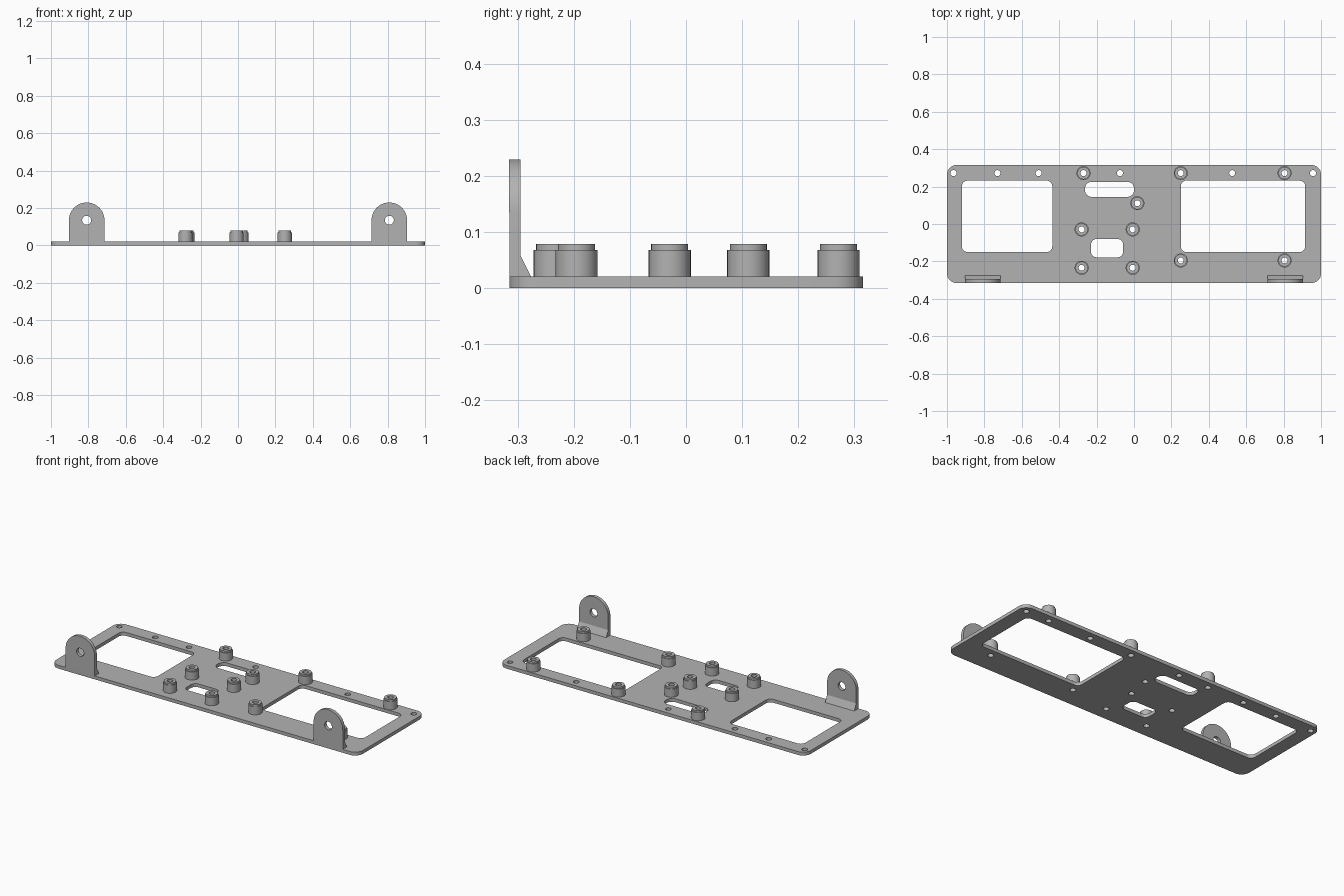
import bpy, bmesh
from math import sin, cos, pi, radians

if "Cube" in bpy.data.objects:
    bpy.data.objects.remove(bpy.data.objects["Cube"], do_unlink=True)

grey = bpy.data.materials.new("plain grey")
grey.use_nodes = True
grey.diffuse_color = (0.45, 0.45, 0.45, 1)
grey.node_tree.nodes["Principled BSDF"].inputs["Base Color"].default_value = grey.diffuse_color

THICK = 0.02
HOLE = 0.016


def arc(cx, cy, r, start, sweep, n):
    return [(cx + r * cos(start + sweep * i / n), cy + r * sin(start + sweep * i / n))
            for i in range(n + 1)]


def circle(cx, cy, r, n=32):
    return arc(cx, cy, r, 0, 2 * pi, n)[:-1]


def rounded_rect(x0, x1, y0, y1, r):
    centres = [(x1 - r, y1 - r), (x0 + r, y1 - r), (x0 + r, y0 + r), (x1 - r, y0 + r)]
    return [p for i, c in enumerate(centres) for p in arc(*c, r, i * pi / 2, pi / 2, 8)]


def finish(obj):
    bm = bmesh.new()
    bm.from_mesh(obj.data)
    bmesh.ops.remove_doubles(bm, verts=bm.verts, dist=1e-5)
    bmesh.ops.recalc_face_normals(bm, faces=bm.faces)
    bm.to_mesh(obj.data)
    bm.free()
    obj.data.materials.clear()
    obj.data.materials.append(grey)
    bpy.ops.object.select_all(action='DESELECT')
    obj.select_set(True)
    bpy.context.view_layer.objects.active = obj
    bpy.ops.object.shade_smooth_by_angle(angle=radians(30))


def sheet(name, loops, location, rotation=(0, 0, 0)):
    """Flat sheet: first loop is the outline, the others are holes."""
    curve = bpy.data.curves.new(name, 'CURVE')
    curve.dimensions = '2D'
    curve.fill_mode = 'BOTH'
    curve.extrude = THICK / 2
    for loop in loops:
        spline = curve.splines.new('POLY')
        spline.points.add(len(loop) - 1)
        for point, (x, y) in zip(spline.points, loop):
            point.co = (x, y, 0, 1)
        spline.use_cyclic_u = True
    obj = bpy.data.objects.new(name, curve)
    bpy.context.collection.objects.link(obj)
    obj.location, obj.rotation_euler = location, rotation
    bpy.ops.object.select_all(action='DESELECT')
    obj.select_set(True)
    bpy.context.view_layer.objects.active = obj
    bpy.ops.object.convert(target='MESH')
    finish(bpy.context.view_layer.objects.active)


def mesh_object(name, verts, faces, location):
    mesh = bpy.data.meshes.new(name)
    mesh.from_pydata(verts, [], faces)
    obj = bpy.data.objects.new(name, mesh)
    bpy.context.collection.objects.link(obj)
    obj.location = location
    finish(obj)


def standoff(name, x, y):
    """Hollow post with a small step at the top."""
    profile = [(HOLE, 0), (0.0375, 0), (0.0375, 0.048), (0.033, 0.048), (0.033, 0.058), (HOLE, 0.058)]
    n, k = 32, len(profile)
    verts = [(r * cos(2 * pi * i / n), r * sin(2 * pi * i / n), z)
             for i in range(n) for r, z in profile]
    faces = [(i * k + j, (i + 1) % n * k + j, (i + 1) % n * k + (j + 1) % k, i * k + (j + 1) % k)
             for i in range(n) for j in range(k)]
    mesh_object(name, verts, faces, (x, y, THICK))


# Base plate with windows, slots and screw holes
posts = [(-0.27, 0.272), (0.25, 0.272), (0.805, 0.272), (0.018, 0.111), (-0.28, -0.029),
         (-0.007, -0.029), (-0.28, -0.234), (-0.007, -0.234), (0.25, -0.195), (0.805, -0.195)]
edge_holes = [(x, 0.272) for x in (-0.965, -0.73, -0.51, -0.075, 0.525, 0.957)]
windows = [rounded_rect(-0.92, -0.437, -0.15, 0.232, 0.03),
           rounded_rect(0.25, 0.915, -0.15, 0.232, 0.03),
           rounded_rect(-0.262, 0, 0.145, 0.225, 0.035),
           rounded_rect(-0.23, -0.058, -0.178, -0.08, 0.03)]
sheet("base_plate",
      [rounded_rect(-1, 1, -0.315, 0.315, 0.05)] + windows
      + [circle(x, y, HOLE) for x, y in posts + edge_holes],
      (0, 0, THICK / 2))

# Standoffs
for i, (x, y) in enumerate(posts):
    standoff(f"standoff_{i + 1}", x, y)

# Upright mounting tabs with a sloped rib along the foot
R, TOP = 0.095, 0.134
for side, x in (("right", -0.809), ("left", 0.809)):
    outline = [(-R, THICK), (R, THICK)] + arc(0, TOP, R, 0, pi, 32)
    sheet(f"{side}_tab", [outline, circle(0, TOP, 0.024)],
          (x, -0.315 + THICK / 2, 0), (pi / 2, 0, 0))
    wedge = [(s * R, y, z) for s in (-1, 1) for y, z in ((0, 0), (0.019, 0), (0, 0.038))]
    mesh_object(f"{side}_tab_rib", wedge,
                [(0, 1, 2), (3, 5, 4), (0, 3, 4, 1), (1, 4, 5, 2), (2, 5, 3, 0)],
                (x, -0.295, THICK))
